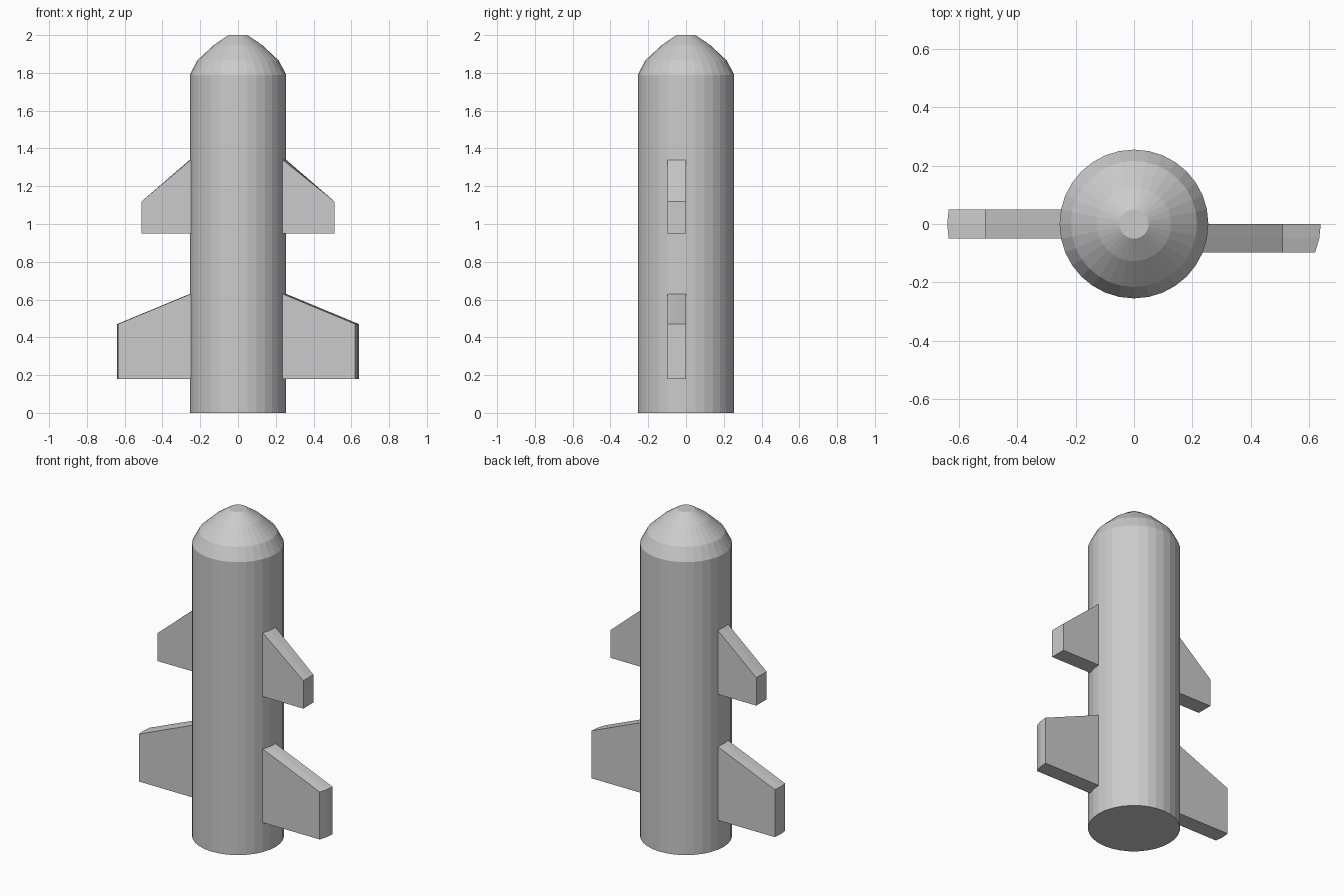
import bpy, bmesh
from math import cos, sin, tau

if "Cube" in bpy.data.objects:
    bpy.data.objects.remove(bpy.data.objects["Cube"])

SIDES = 32
# Hull profile (radius, height); extra rings mark the fin roots
PROFILE = [(0.255, 0), (0.255, 0.18), (0.255, 0.63), (0.255, 0.95), (0.255, 1.34),
           (0.255, 1.79), (0.216, 1.865), (0.127, 1.948), (0.05, 2.0)]

bm = bmesh.new()

# Hull and nose: lathed rings with end caps
rings = [[bm.verts.new((r * cos(tau * i / SIDES), r * sin(tau * i / SIDES), z))
          for i in range(SIDES)] for r, z in PROFILE]
wall = {}
for level, (low, high) in enumerate(zip(rings, rings[1:])):
    for i in range(SIDES):
        j = (i + 1) % SIDES
        wall[level, i] = bm.faces.new((low[i], low[j], high[j], high[i]))
bm.faces.new(rings[0][::-1])
bm.faces.new(rings[-1])


def extrude_fin(level, columns, tip_top, place_x):
    """Pull two neighbouring hull faces outward and slope the upper edge."""
    faces = [wall[level, c] for c in columns]
    root_top = PROFILE[level + 1][1]
    out = bmesh.ops.extrude_face_region(bm, geom=faces)
    for v in (g for g in out["geom"] if isinstance(g, bmesh.types.BMVert)):
        v.co.x = place_x(v.co.x)
        if abs(v.co.z - root_top) < 1e-4:
            v.co.z = tip_top
    leftover = [f for f in faces if f.is_valid]
    if leftover:
        bmesh.ops.delete(bm, geom=leftover, context='FACES')


# Fins: the lower pair keeps the hull curve at its tip, the upper pair is flat
for side, columns in ((1, (30, 31)), (-1, (15, 16))):
    extrude_fin(1, columns, 0.47, lambda x: x + side * 0.385)
    extrude_fin(3, columns, 1.12, lambda x: side * 0.51)

bmesh.ops.recalc_face_normals(bm, faces=bm.faces)
mesh = bpy.data.meshes.new("rocket_hull_with_fins")
bm.to_mesh(mesh)
bm.free()
bpy.context.collection.objects.link(bpy.data.objects.new("rocket_hull_with_fins", mesh))
